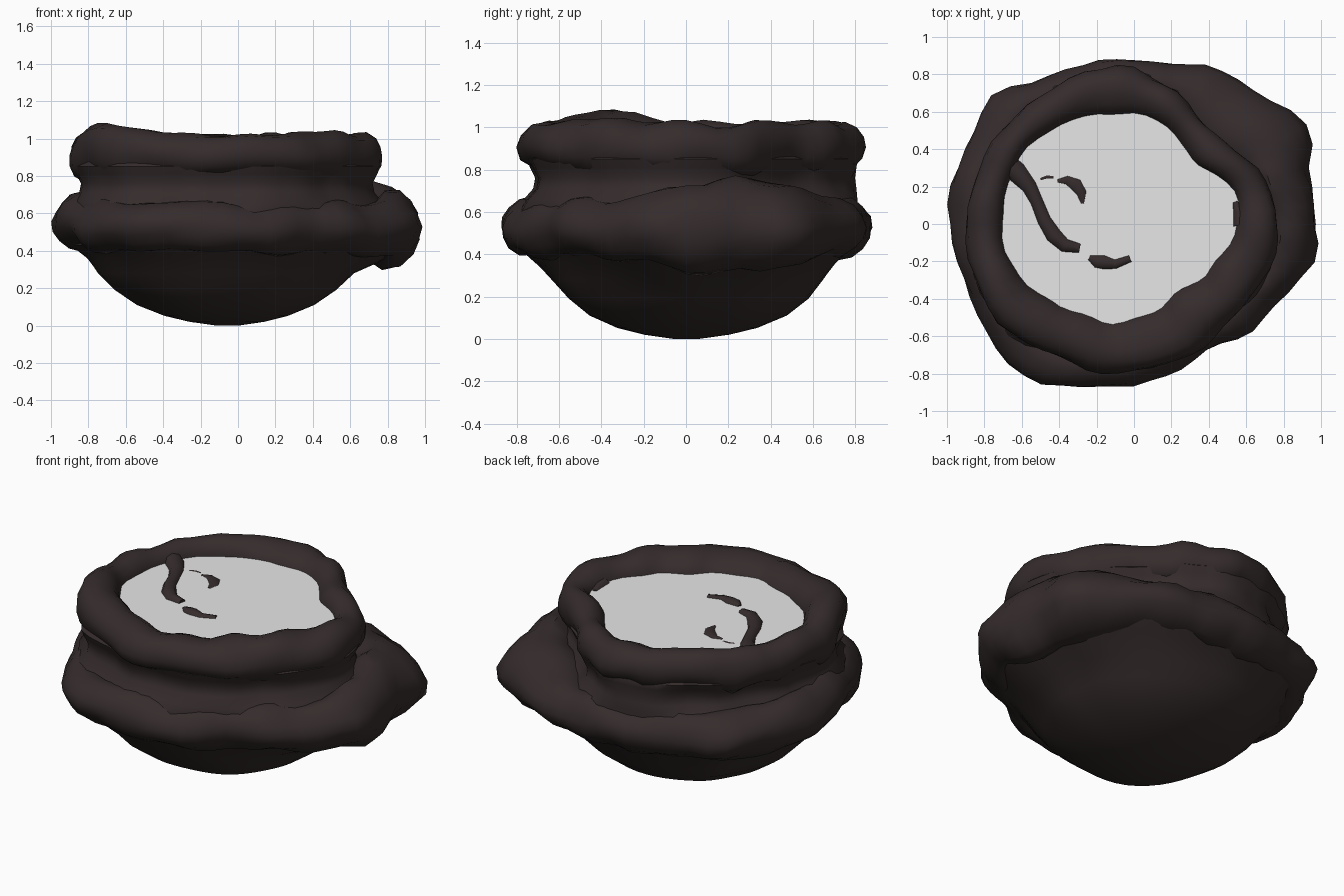
import bpy, bmesh, math
from mathutils import Vector, noise

if "Cube" in bpy.data.objects:
    bpy.data.objects.remove(bpy.data.objects["Cube"])

def material(name, col):
    m = bpy.data.materials.new(name)
    m.diffuse_color = (*col, 1)
    m.use_nodes = True
    m.node_tree.nodes["Principled BSDF"].inputs["Base Color"].default_value = m.diffuse_color
    return m

DARK = material("dark brown rock", (0.036, 0.025, 0.025))
PALE = material("pale grey liquid", (0.8, 0.8, 0.8))

# Polar outlines read every 15 degrees, starting at +x
LOWER = [.99, .97, 1.06, .97, .94, .90, .87, .88, .91, 1.0, .98, 1.01, .99, .96, .97, .99,
         .99, .91, .86, .82, .80, .83, .87, .96]
UPPER = [.78, .75, .70, .66, .68, .76, .84, .87, .86, .86, .87, .89, .90, .91, .90, .88,
         .83, .80, .77, .76, .75, .74, .76, .78]
INNER = [.53, .57, .52, .45, .47, .53, .58, .61, .64, .67, .70, .71, .71, .70, .65, .60,
         .55, .52, .50, .46, .42, .43, .48, .52]

def polar(table, a):
    """Smooth periodic lookup (Catmull-Rom)."""
    t = (a / math.tau * 24) % 24
    i, f = int(t), t - int(t)
    p0, p1, p2, p3 = (table[(i + k) % 24] for k in (-1, 0, 1, 2))
    return p1 + .5 * f * (p2 - p0 + f * (2*p0 - 5*p1 + 4*p2 - p3 + f * (3*(p1 - p2) + p3 - p0)))

def bump(a, deg, width):
    d = (math.degrees(a) - deg + 180) % 360 - 180
    return math.exp(-(d / width) ** 2)

def finish(bm, name, mat, angle=45, recalc=True):
    if recalc:
        bmesh.ops.recalc_face_normals(bm, faces=bm.faces[:])
    me = bpy.data.meshes.new(name)
    bm.to_mesh(me)
    bm.free()
    ob = bpy.data.objects.new(name, me)
    bpy.context.collection.objects.link(ob)
    me.materials.append(mat)
    bpy.ops.object.select_all(action='DESELECT')
    ob.select_set(True)
    bpy.context.view_layer.objects.active = ob
    bpy.ops.object.shade_smooth_by_angle(angle=math.radians(angle))
    return ob

def loft(bm, rows, wrap=False, caps=False):
    """Skin closed rows of points; wrap joins the last row to the first."""
    vs = [[bm.verts.new(p) for p in r] for r in rows]
    n = len(rows[0])
    for i in range(len(vs) if wrap else len(vs) - 1):
        a, b = vs[i], vs[(i + 1) % len(vs)]
        for j in range(n):
            k = (j + 1) % n
            bm.faces.new((a[j], a[k], b[k], b[j]))
    if caps:
        bm.faces.new(vs[0][::-1])
        bm.faces.new(vs[-1])

def lumpy_ring(name, section, amp, freq, seed, taper=0, segs=60, sides=14):
    """section(angle) -> centre radius, half width, centre z, half height"""
    rows = []
    for i in range(segs):
        a = math.tau * i / segs
        r, w, z, h = section(a)
        row = []
        for j in range(sides):
            b = math.tau * j / sides
            q = Vector((math.cos(a) * (r + w * math.cos(b)),
                        math.sin(a) * (r + w * math.cos(b)), z + h * math.sin(b)))
            d = amp * noise.noise(q * freq + Vector((seed, seed, seed)))
            rr = r + (w + d * .7) * math.cos(b)
            thin = 1 - taper * max(0, math.cos(b))      # thinner towards the outside
            row.append((math.cos(a) * rr, math.sin(a) * rr, z + (h + d * .8) * math.sin(b) * thin))
        rows.append(row)
    bm = bmesh.new()
    loft(bm, rows, wrap=True)
    return finish(bm, name, DARK)

# Rounded bowl, its top edge flaring into the lower ring
bm = bmesh.new()
profile = [(.06, 0), (.20, .02), (.33, .052), (.47, .11), (.58, .19), (.665, .28)]
rows = []
for r, z in profile:
    row = []
    for i in range(48):
        a = math.tau * i / 48
        k = 1 + .05 * noise.noise(Vector((math.cos(a) * 1.5, math.sin(a) * 1.5, z * 3)))
        k += (polar(LOWER, a) / .93 - 1) * z * 1.6
        row.append((-.055 + r * k * math.cos(a), r * k * math.sin(a), z))
    rows.append(row)
for s, z in ((.81, .36), (.90, .43), (.85, .52)):
    rows.append([(s * polar(LOWER, math.tau * i / 48) * math.cos(math.tau * i / 48),
                  s * polar(LOWER, math.tau * i / 48) * math.sin(math.tau * i / 48), z) for i in range(48)])
loft(bm, rows)
bm.faces.new([v for v in bm.verts if v.co.z < .001])
finish(bm, "bowl", DARK)

# Neck: concave wall between the two rims, slightly fluted
bm = bmesh.new()
rows = []
for z, inset in ((.50, -.04), (.60, -.03), (.66, .01), (.71, .055), (.76, .065), (.81, .04), (.85, .022), (.91, .08)):
    row = []
    for i in range(60):
        a = math.tau * i / 60
        r = polar(UPPER, a) - inset + .03 * noise.noise(Vector((math.cos(a) * 5, math.sin(a) * 5, z)))
        r = min(r, polar(LOWER, a) - .06)
        row.append((r * math.cos(a), r * math.sin(a), z))
    rows.append(row)
loft(bm, rows)
finish(bm, "neck", DARK)

# Lower thick ring, swelling at the back right
def lower(a):
    out = polar(LOWER, a)
    inn = min(polar(UPPER, a) - .12, out - .24)
    big = bump(a, 17, 30)
    left = bump(a, 175, 45)
    return (out + inn) / 2, (out - inn) / 2, .525 + .005 * big + .03 * left, .138 + .088 * big + .012 * left
lumpy_ring("lower_ring", lower, .055, 5.0, 3.3, taper=.25)

# Upper rim
def upper(a):
    out, inn = polar(UPPER, a), polar(INNER, a)
    high = bump(a, 212, 18) + .4 * bump(a, 325, 18) + .4 * bump(a, 145, 15)
    return (out + inn) / 2, (out - inn) / 2, .905 + .018 * high, .112 + .03 * high
lumpy_ring("upper_rim", upper, .055, 5.0, 8.1)

# Liquid surface filling the mouth
LEVEL = .945
bm = bmesh.new()
ring = []
for i in range(48):
    a = math.tau * i / 48
    r = (polar(INNER, a) + polar(UPPER, a)) / 2
    ring.append(bm.verts.new((r * math.cos(a), r * math.sin(a), LEVEL)))
mid = bm.verts.new((-.08, .03, LEVEL))
for i in range(48):
    bm.faces.new((mid, ring[i], ring[(i + 1) % 48]))
finish(bm, "liquid_surface", PALE, recalc=False)

# Rock fragments breaking the surface: (x, y, half width)
def fragment(name, path, height):
    bm = bmesh.new()
    rows = []
    for i, (x, y, w) in enumerate(path):
        p, q = path[max(i - 1, 0)], path[min(i + 1, len(path) - 1)]
        t = Vector((q[0] - p[0], q[1] - p[1], 0)).normalized()
        side = Vector((-t.y, t.x, 0))
        rows.append([Vector((x, y, LEVEL)) + side * w * math.cos(math.tau * j / 8)
                     + Vector((0, 0, height * w / .035 * math.sin(math.tau * j / 8))) for j in range(8)])
    loft(bm, rows, caps=True)
    finish(bm, name, DARK)

fragment("long_fragment", [(-.70, .33, .06), (-.63, .28, .055), (-.56, .20, .04), (-.52, .12, .033),
                           (-.48, .02, .036), (-.43, -.06, .042), (-.37, -.115, .036), (-.29, -.13, .024)], .025)
fragment("hooked_fragment", [(-.41, .23, .008), (-.36, .235, .022), (-.31, .21, .034),
                             (-.28, .165, .026), (-.275, .11, .007)], .012)
fragment("front_fragment", [(-.24, -.18, .012), (-.20, -.20, .033), (-.16, -.205, .036),
                            (-.10, -.215, .024), (-.02, -.185, .018)], .02)
fragment("sliver_fragment", [(-.50, .24, .006), (-.465, .252, .008), (-.43, .25, .006)], .01)
fragment("edge_fragment", [(.54, .12, .012), (.56, .07, .03), (.58, .0, .05)], .02)
